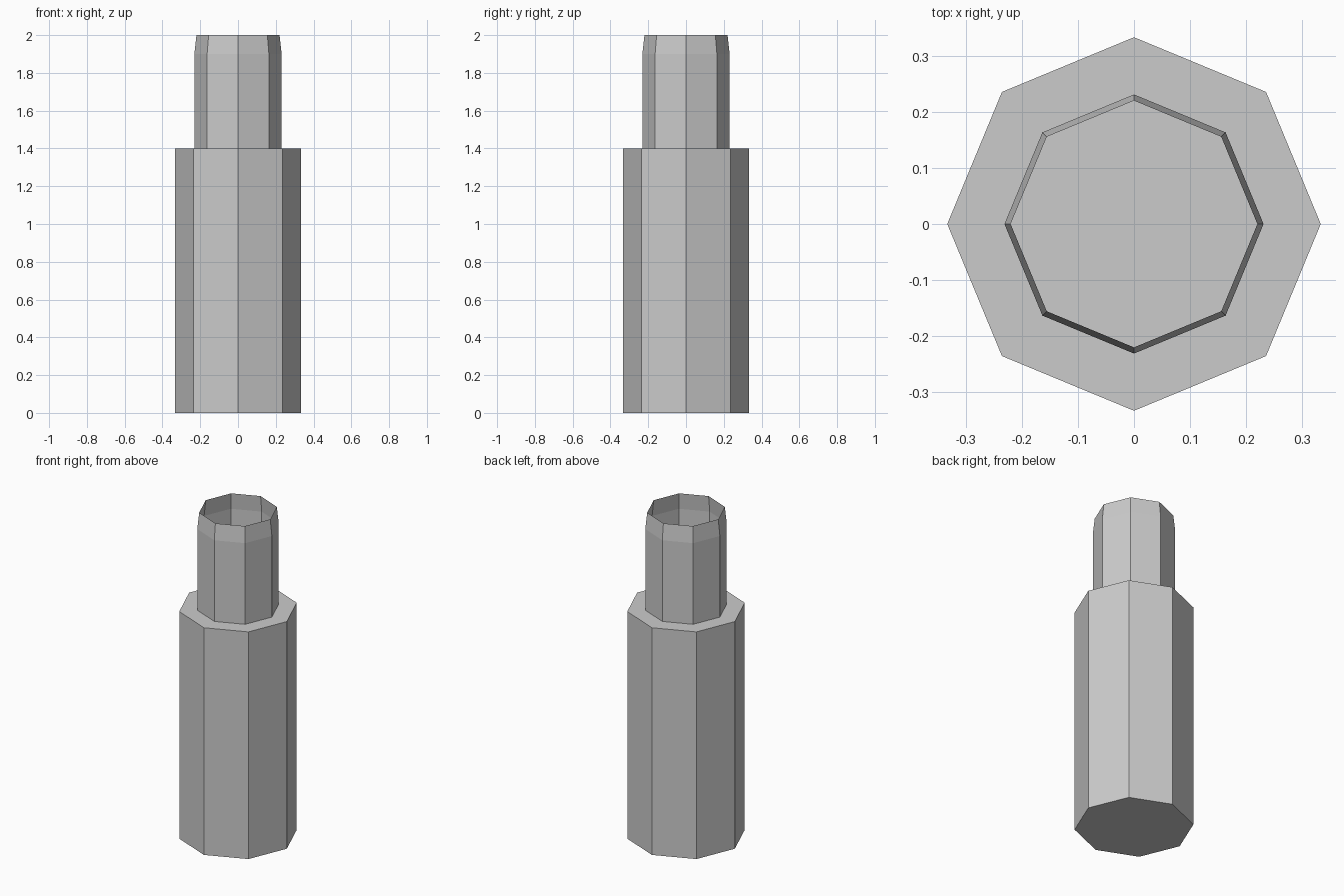
import bpy
import bmesh
import math

if "Cube" in bpy.data.objects:
    bpy.data.objects.remove(bpy.data.objects["Cube"])

SIDES = 8

grey = bpy.data.materials.new("light grey")
grey.diffuse_color = (0.6, 0.6, 0.6, 1)
grey.use_nodes = True
grey.node_tree.nodes["Principled BSDF"].inputs["Base Color"].default_value = grey.diffuse_color


def octagon_shell(name, profile, capped):
    """Stack octagon rings given as (radius, z), optionally closing both ends."""
    bm = bmesh.new()
    rings = []
    for r, z in profile:
        rings.append([bm.verts.new((r * math.cos(a), r * math.sin(a), z))
                      for a in (2 * math.pi * i / SIDES for i in range(SIDES))])
    for low, high in zip(rings, rings[1:]):
        for i in range(SIDES):
            j = (i + 1) % SIDES
            bm.faces.new((low[i], low[j], high[j], high[i]))
    if capped:
        bm.faces.new(rings[0][::-1])
        bm.faces.new(rings[-1])
    mesh = bpy.data.meshes.new(name)
    bm.to_mesh(mesh)
    bm.free()
    mesh.materials.append(grey)
    obj = bpy.data.objects.new(name, mesh)
    bpy.context.collection.objects.link(obj)
    return obj


# Wide closed lower body, its top forms the shoulder and the floor of the neck
octagon_shell("body", [(0.333, 0), (0.333, 1.4)], True)

# Thin open neck with a slightly tapered rim
octagon_shell("neck", [(0.231, 1.4), (0.231, 1.9), (0.22, 2.0)], False)
